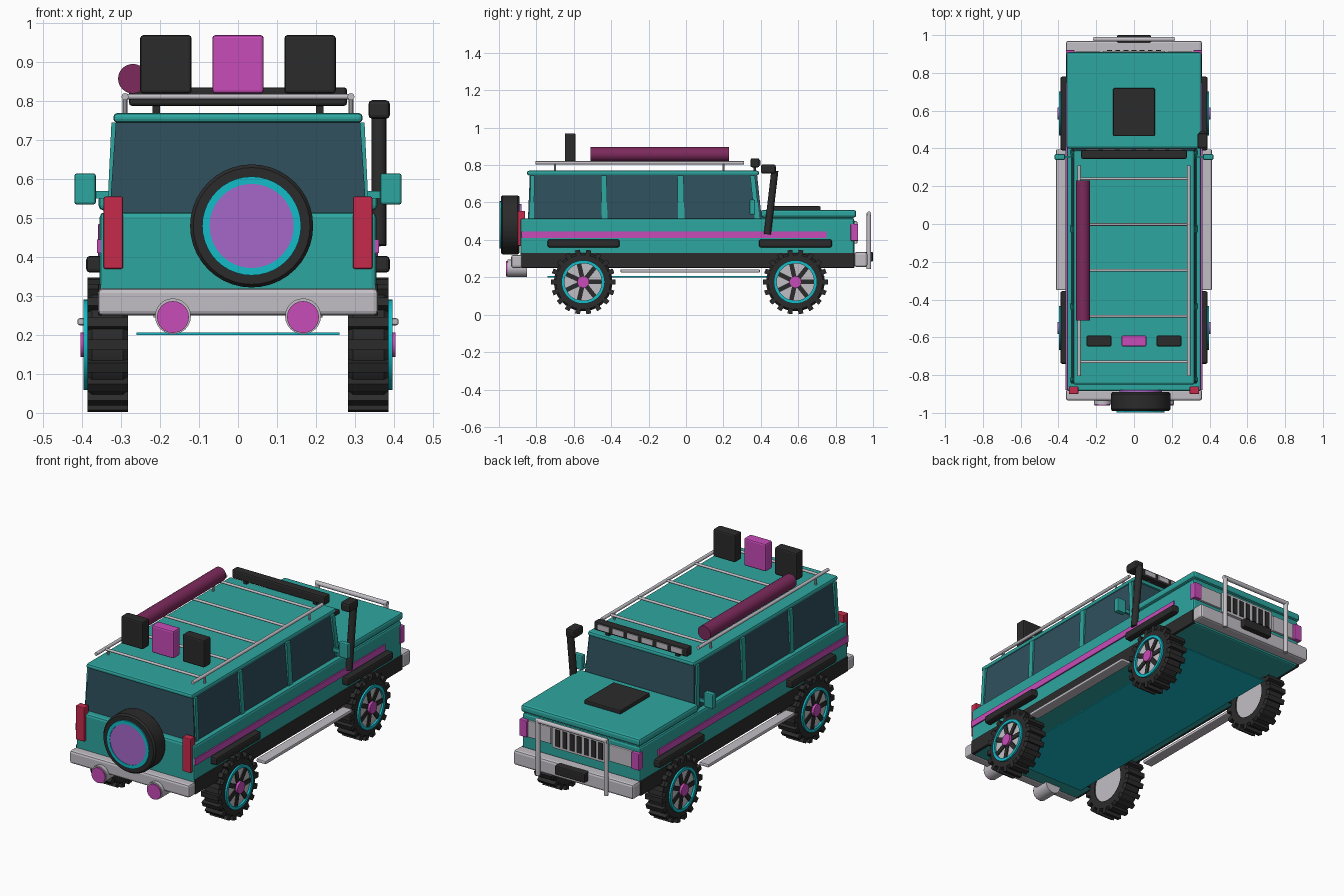
import bpy, bmesh, math
from mathutils import Matrix, Vector

if "Cube" in bpy.data.objects:
    bpy.data.objects.remove(bpy.data.objects["Cube"])


def material(name, r, g, b):
    m = bpy.data.materials.new(name)
    m.use_nodes = True
    m.diffuse_color = (r, g, b, 1)
    m.node_tree.nodes["Principled BSDF"].inputs["Base Color"].default_value = (r, g, b, 1)
    return m


TEAL = material("teal paint", .027, .38, .35)
DARK = material("black rubber", .024, .024, .024)
GREY = material("light metal", .54, .52, .56)
PINK = material("magenta trim", .58, .072, .48)
PURPLE = material("purple cover", .38, .136, .58)
GLASS = material("tinted glass", .028, .08, .107)
RED = material("red lamp", .56, .023, .07)
CYAN = material("cyan glow", .007, .5, .58)
PLUM = material("plum fabric", .205, .023, .107)


def finish(name, bm, mat, bevel=0, smooth=False):
    bmesh.ops.recalc_face_normals(bm, faces=bm.faces[:])
    me = bpy.data.meshes.new(name)
    bm.to_mesh(me)
    bm.free()
    me.materials.append(mat)
    ob = bpy.data.objects.new(name, me)
    bpy.context.collection.objects.link(ob)
    if bevel:
        mod = ob.modifiers.new("bevel", "BEVEL")
        mod.width, mod.segments = bevel, 2
    if smooth:
        bpy.ops.object.select_all(action="DESELECT")
        ob.select_set(True)
        bpy.context.view_layer.objects.active = ob
        bpy.ops.object.shade_smooth_by_angle(angle=math.radians(35))
    return ob


def box(name, x, y, z, mat, bevel=0):
    """Box from (min, max) pairs."""
    bm = bmesh.new()
    bmesh.ops.create_cube(bm, size=1)
    for v in bm.verts:
        v.co = [(a + b) / 2 + c * (b - a) for (a, b), c in zip((x, y, z), v.co)]
    return finish(name, bm, mat, bevel)


def side_boxes(name, x, y, z, mat, bevel=0):
    box("left_" + name, x, y, z, mat, bevel)
    box("right_" + name, (-x[1], -x[0]), y, z, mat, bevel)


def rod(name, a, b, r, mat, sides=16, bevel=0):
    """Cylinder between two points."""
    a, b = Vector(a), Vector(b)
    turn = (b - a).to_track_quat("Z", "Y").to_matrix().to_4x4()
    bm = bmesh.new()
    bmesh.ops.create_cone(bm, cap_ends=True, segments=sides, radius1=r, radius2=r,
                          depth=(b - a).length, matrix=Matrix.Translation((a + b) / 2) @ turn)
    return finish(name, bm, mat, bevel, True)


def lathe(name, profile, center, axis, mat, sides=36):
    """Closed (radius, offset) profile spun round an axis."""
    turn = Vector(axis).to_track_quat("Z", "Y").to_matrix().to_4x4()
    bm = bmesh.new()
    rings = []
    for i in range(sides):
        a = math.tau * i / sides
        rings.append([bm.verts.new((r * math.cos(a), r * math.sin(a), h)) for r, h in profile])
    n = len(profile)
    for i in range(sides):
        p, q = rings[i], rings[(i + 1) % sides]
        for j in range(n):
            k = (j + 1) % n
            bm.faces.new((p[j], q[j], q[k], p[k]))
    bm.transform(Matrix.Translation(center) @ turn)
    return finish(name, bm, mat, 0, True)


def radial_blocks(name, count, size, radius, offset, center, axis, mat):
    """Ring of boxes, size = (radial, tangential, axial)."""
    turn = Vector(axis).to_track_quat("Z", "Y").to_matrix().to_4x4()
    bm = bmesh.new()
    for i in range(count):
        m = (Matrix.Translation(center) @ turn @ Matrix.Rotation(math.tau * i / count, 4, "Z")
             @ Matrix.Translation((radius, 0, offset)) @ Matrix.Diagonal((*size, 1)))
        bmesh.ops.create_cube(bm, size=1, matrix=m)
    return finish(name, bm, mat)


# Body shell and hood
box("lower_body", (-.355, .355), (-.885, .9), (.25, .515), TEAL, .012)
box("hood", (-.358, .358), (.4, .91), (.52, .56), TEAL, .012)
box("hood_base", (-.345, .345), (.4, .895), (.5, .53), TEAL)
box("hood_scoop", (-.11, .11), (.465, .72), (.555, .58), DARK, .006)
side_boxes("sill", (.34, .36), (-.88, .9), (.25, .33), DARK, .004)
side_boxes("stripe", (.35, .362), (-.88, .75), (.41, .445), PINK)
box("underglow", (-.26, .26), (-.74, .74), (.2, .206), CYAN)

# Cabin: tapered glass, pillars and roof
cabin = box("cabin_glass", (-.33, .33), (-.845, .405), (.51, .75), GLASS)
for v in cabin.data.vertices:
    if v.co.z > .6:
        v.co.x *= .95
        v.co.y = .38 if v.co.y > 0 else -.835
box("roof", (-.32, .32), (-.85, .39), (.745, .77), TEAL, .01)
for s, side in ((1, "left"), (-1, "right")):
    for i, (y0, y1, w) in enumerate(((-.825, -.82, .022), (-.435, -.44, .03),
                                    (-.025, -.03, .034), (.38, .355, .026))):
        p = box(f"{side}_pillar_{i}", (-.5, .5), (-.5, .5), (0, 1), TEAL)
        for v in p.data.vertices:
            t = v.co.z
            v.co = (s * (.325 - .011 * t) + v.co.x * .022, y0 + (y1 - y0) * t + v.co.y * w, .51 + .235 * t)

# Lamps, mirrors and fender flares
side_boxes("tail_lamp", (.295, .345), (-.9, -.86), (.37, .555), RED, .004)
side_boxes("turn_signal", (.315, .36), (.88, .92), (.395, .485), PINK, .004)
side_boxes("mirror", (.365, .42), (.34, .37), (.535, .615), TEAL, .006)
side_boxes("mirror_arm", (.32, .37), (.35, .36), (.55, .57), TEAL)
for y in ((-.74, -.355), (.39, .78)):
    side_boxes("flare", (.34, .39), y, (.36, .403), DARK, .01)

# Grille and headlamps
box("grille", (-.165, .165), (.89, .916), (.38, .5), GREY, .004)
side_boxes("headlamp", (.175, .312), (.89, .912), (.395, .485), GREY, .004)
for i in range(7):
    x = (i - 3) * .043
    box(f"grille_slot_{i}", (x - .013, x + .013), (.9, .92), (.395, .485), DARK)

# Bumpers, bull bar and winch
box("front_bumper", (-.36, .36), (.9, .97), (.255, .335), GREY, .012)
box("rear_bumper", (-.36, .36), (-.935, -.875), (.25, .32), GREY, .012)
for s in (-1, 1):
    rod("bull_bar_upright", (s * .205, .978, .245), (s * .205, .978, .545), .012, GREY)
rod("bull_bar_top", (-.215, .978, .54), (.215, .978, .54), .012, GREY)
box("winch", (-.09, .09), (.95, 1), (.285, .335), DARK, .006)

# Side steps
side_boxes("side_step", (.355, .412), (-.35, .395), (.225, .243), GREY, .005)

# Exhausts
for s in (-1, 1):
    x = s * .167
    rod("exhaust_pipe", (x, -.85, .248), (x, -.955, .248), .046, GREY, 24)
    rod("exhaust_tip", (x, -.94, .246), (x, -.962, .246), .041, PINK, 24)

# Wheels
for s in (-1, 1):
    for y in (-.55, .585):
        c, ax = (s * .335, y, .175), (s, 0, 0)
        lathe("tyre", [(.105, -.052), (.145, -.052), (.156, -.04), (.156, .04), (.145, .052),
                       (.105, .052)], c, ax, DARK)
        radial_blocks("tread", 18, (.028, .026, .104), .159, 0, c, ax, DARK)
        rod("rim", (s * .288, y, .175), (s * .386, y, .175), .108, GREY, 32)
        lathe("rim_ring", [(.1, .04), (.116, .04), (.116, .062), (.1, .062)], c, ax, CYAN)
        radial_blocks("spoke_gaps", 7, (.076, .024, .008), .064, .053, c, ax, DARK)
        rod("hub", (s * .38, y, .175), (s * .405, y, .175), .032, PINK, 20)

# Spare wheel
spare = (.035, -.94, .48)
lathe("spare_tyre", [(.1, -.05), (.15, -.05), (.158, -.04), (.158, .04), (.15, .05), (.1, .05)],
      spare, (0, -1, 0), DARK, 40)
lathe("spare_ring", [(.108, .03), (.127, .03), (.127, .057), (.108, .057)], spare, (0, -1, 0), CYAN, 40)
rod("spare_cover", (.035, -.88, .48), (.035, -.994, .48), .113, PURPLE, 40)

# Snorkel
rod("snorkel_pipe", (.362, .435, .43), (.362, .475, .77), .019, DARK)
box("snorkel_head", (.335, .39), (.4, .48), (.755, .803), DARK, .01)

# Roof rack
for s in (-1, 1):
    rod("rack_rail", (s * .29, -.805, .812), (s * .29, .31, .812), .009, GREY, 12)
    for y in (-.7, .2):
        rod("rack_foot", (s * .29, y, .76), (s * .29, y, .812), .006, GREY, 8)
for i in range(5):
    y = .24 - i * .2425
    rod("rack_crossbar", (-.29, y, .812), (.29, y, .812), .007, GREY, 12)

# Roof light bar
box("light_bar", (-.28, .28), (.345, .392), (.788, .836), DARK, .008)
side_boxes("light_bar_foot", (.2, .22), (.36, .375), (.765, .795), DARK)
for i in range(6):
    x = (i - 2.5) * .088
    box(f"light_bar_lamp_{i}", (x - .034, x + .034), (.38, .397), (.798, .827), GREY, .003)

# Roof cargo
for name, x, mat in (("right_can", -.185, DARK), ("middle_can", 0, PINK), ("left_can", .185, DARK)):
    box(name, (x - .066, x + .066), (-.648, -.59), (.82, .97), mat, .008)
rod("awning_roll", (-.27, -.51, .858), (-.27, .23, .858), .038, PLUM, 24)
